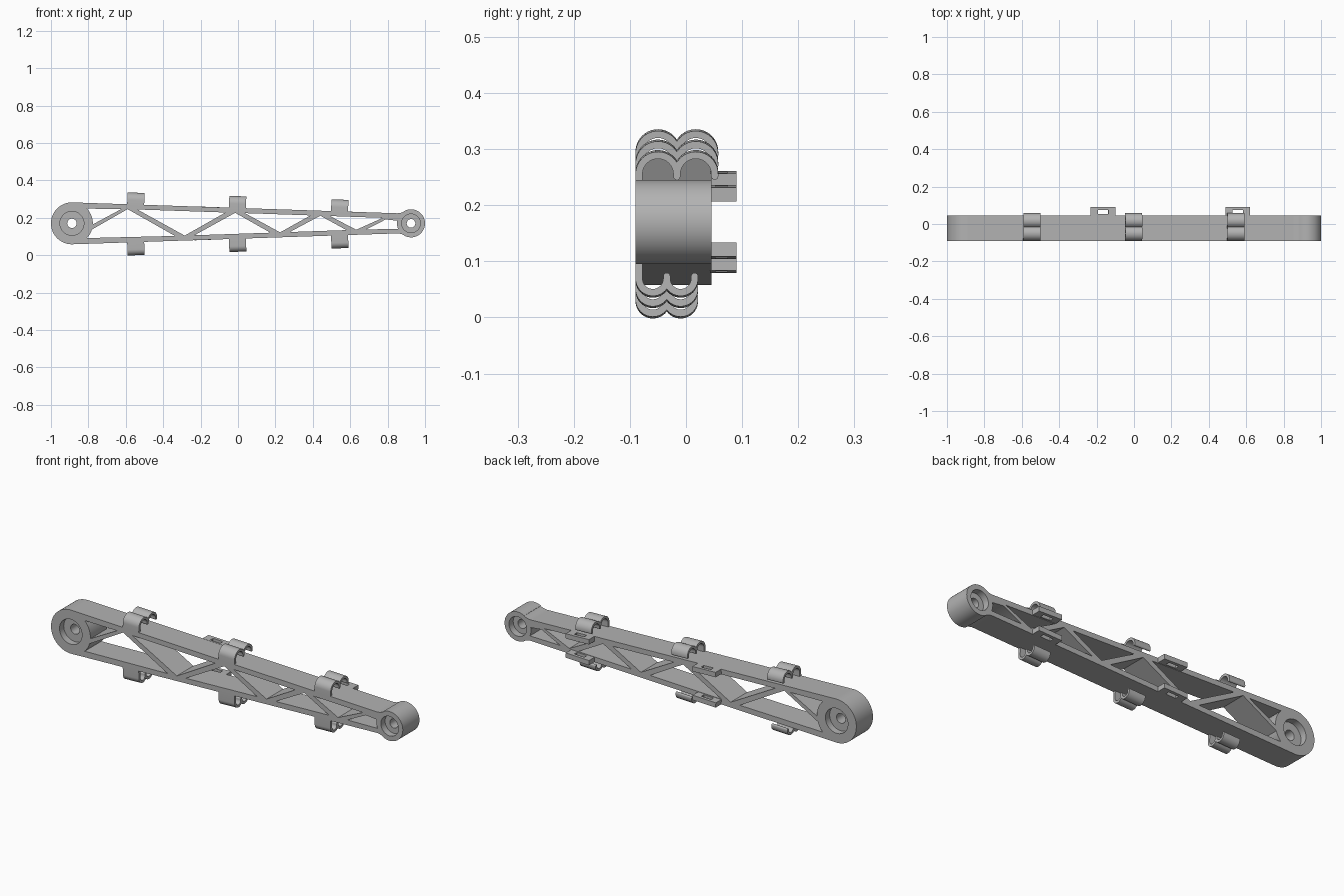
import bpy, bmesh
from math import pi, acos, atan, cos, sin
from mathutils import Matrix, Vector

cube = bpy.data.objects.get("Cube")
if cube:
    bpy.data.objects.remove(cube, do_unlink=True)

grey = bpy.data.materials.new("plain_grey")
grey.use_nodes = True
grey.diffuse_color = (0.45, 0.45, 0.45, 1)
grey.node_tree.nodes["Principled BSDF"].inputs["Base Color"].default_value = (0.45, 0.45, 0.45, 1)

MID = 0.17                     # height of the arm's axis
BIG, BIG_R = (-0.888, MID), 0.112
SMALL, SMALL_R = (0.925, MID), 0.075
FRONT, BACK = -0.09, 0.045
SLOPE = 0.034                  # taper of each rail
RAIL = 0.027


def rail(x, side, inset=0.0):
    """Height of the upper (1) or lower (-1) rail face at x."""
    return MID + side * (0.113 - SLOPE * (x - BIG[0]) - inset)


def arc(c, r, a0, a1, n=16):
    return [(c[0] + r * cos(a0 + (a1 - a0) * i / n),
             c[1] + r * sin(a0 + (a1 - a0) * i / n)) for i in range(n + 1)]


def circle(c, r, n=48):
    return arc(c, r, 0, 2 * pi, n)[:-1]


def plate(name, loops, depth, matrix):
    """Extrude an outline with holes, centred on its plane."""
    cu = bpy.data.curves.new(name, 'CURVE')
    cu.dimensions, cu.fill_mode, cu.extrude = '2D', 'BOTH', depth / 2
    for pts in loops:
        s = cu.splines.new('POLY')
        s.points.add(len(pts) - 1)
        for p, q in zip(s.points, pts):
            p.co = (q[0], q[1], 0, 1)
        s.use_cyclic_u = True
    tmp = bpy.data.objects.new(name + "_curve", cu)
    bpy.context.collection.objects.link(tmp)
    bpy.context.view_layer.update()
    me = bpy.data.meshes.new_from_object(tmp.evaluated_get(bpy.context.evaluated_depsgraph_get()))
    bpy.data.objects.remove(tmp, do_unlink=True)
    bm = bmesh.new()
    bm.from_mesh(me)
    bmesh.ops.remove_doubles(bm, verts=bm.verts, dist=1e-5)
    bmesh.ops.recalc_face_normals(bm, faces=bm.faces)
    bm.to_mesh(me)
    bm.free()
    me.materials.clear()
    me.materials.append(grey)
    ob = bpy.data.objects.new(name, me)
    ob.matrix_world = matrix
    bpy.context.collection.objects.link(ob)
    bpy.ops.object.select_all(action='DESELECT')
    ob.select_set(True)
    bpy.context.view_layer.objects.active = ob
    bpy.ops.object.shade_smooth_by_angle(angle=0.6)
    return ob


def upright(y):
    """Plane of the front elevation at depth y."""
    return Matrix.Translation((0, y, 0)) @ Matrix.Rotation(pi / 2, 4, 'X')


# Arm outline: big eye, tapering rails, small eye with concave necks
fillet = 0.08
fc = Vector((0.85, rail(0.85, 1) + fillet))
to_eye = Vector(SMALL) - fc
a_neck = atan(to_eye.y / to_eye.x)
lean = atan(SLOPE)
neck = arc(fc, fillet, -pi / 2 - lean, a_neck, 8)
eye = arc(SMALL, SMALL_R, a_neck + pi, 0, 20)
upper = arc(BIG, BIG_R, pi, pi / 2 - lean, 24) + neck + eye
outline = upper + [(x, 2 * MID - z) for x, z in reversed(upper[1:-1])]

# Triangular windows; the first and last are bounded by the eyes
nodes = [-0.59, -0.285, -0.015, 0.225, 0.44, 0.632, 0.80]
w = 0.052
windows = []
for i in range(1, len(nodes) - 1):
    side = -1 if i % 2 else 1
    l, m, r = nodes[i - 1] + w, nodes[i], nodes[i + 1] - w / 2
    if i < len(nodes) - 2:
        r = nodes[i + 1] - w
    windows.append([(m, rail(m, side, RAIL)), (l, rail(l, -side, RAIL)), (r, rail(r, -side, RAIL))])
x0, x1 = nodes[0], nodes[1] - w
windows.append([(x0 - 0.035, rail(x0, 1, RAIL))] + arc(BIG, BIG_R, 0.78, -0.05, 8))
windows.append([(x0, rail(x0, 1, RAIL)), (x1, rail(x1, -1, RAIL))]
               + arc(BIG, BIG_R, -0.78, -0.3, 6))
x0, x1 = nodes[-2] + w, nodes[-1]
windows.append([(x0, rail(x0, -1, RAIL)), (x1 - 0.01, rail(x1, 1, RAIL + 0.008))]
               + arc(SMALL, SMALL_R, 2.95, 3.55, 6))

pockets = [("big", BIG, 0.064, 0.025), ("small", SMALL, 0.05, 0.023)]
plate("truss_arm", [outline] + windows + [circle(c, r) for _, c, r, _ in pockets],
      BACK - FRONT, upright((FRONT + BACK) / 2))

# Recessed webs with pivot holes inside both eyes
for label, c, r, hole in pockets:
    plate(label + "_eye_web", [circle(c, r + 0.001), circle(c, hole, 32)], 0.066,
          upright((FRONT + BACK) / 2))


# Double-arch cable clips on both rails
def clip_profile(radius, rise, side):
    t = 0.0125
    c1 = (FRONT + radius, rise)
    c2 = (c1[0] + 2 * radius - t, rise)
    valley = acos((radius - t / 2) / radius)
    inner = radius - t

    def tip(x):
        return arc((x, rise - 0.004), t / 2, 0, -pi, 8)
    pts = [(FRONT, -0.006)] + arc(c1, radius, pi, valley) + arc(c2, radius, pi - valley, 0)[1:]
    pts += tip(c2[0] + radius - t / 2) + arc(c2, inner, 0, pi)
    pts += tip(c1[0] + radius - t / 2) + arc(c1, inner, 0, pi) + [(FRONT + t, -0.006)]
    return [(y, side * z) for y, z in pts]


AXES = Matrix(((0, 0, 1, 0), (1, 0, 0, 0), (0, 1, 0, 0), (0, 0, 0, 1)))
for place, x in (("big_end", -0.547), ("middle", -0.003), ("small_end", 0.543)):
    for level, side, radius, rise in (("upper", 1, 0.04, 0.0225), ("lower", -1, 0.031, 0.038)):
        m = Matrix.Translation((x, 0, rail(x, side))) @ Matrix.Rotation(side * lean, 4, 'Y')
        plate(f"{level}_{place}_clip", [clip_profile(radius, rise, side)], 0.091, m @ AXES)


# Slotted strap lugs on the back of both rails
def box(x, y0, y1):
    return [(-x, y0), (x, y0), (x, y1), (-x, y1)]


thick = 0.025
for place, x in (("middle", -0.166), ("small_end", 0.555)):
    for level, side in (("upper", 1), ("lower", -1)):
        m = Matrix.Translation((x, 0, rail(x, side, thick / 2))) @ Matrix.Rotation(side * lean, 4, 'Y')
        plate(f"{level}_{place}_lug", [box(0.066, BACK - 0.002, 0.09), box(0.028, 0.053, 0.074)],
              thick, m)
